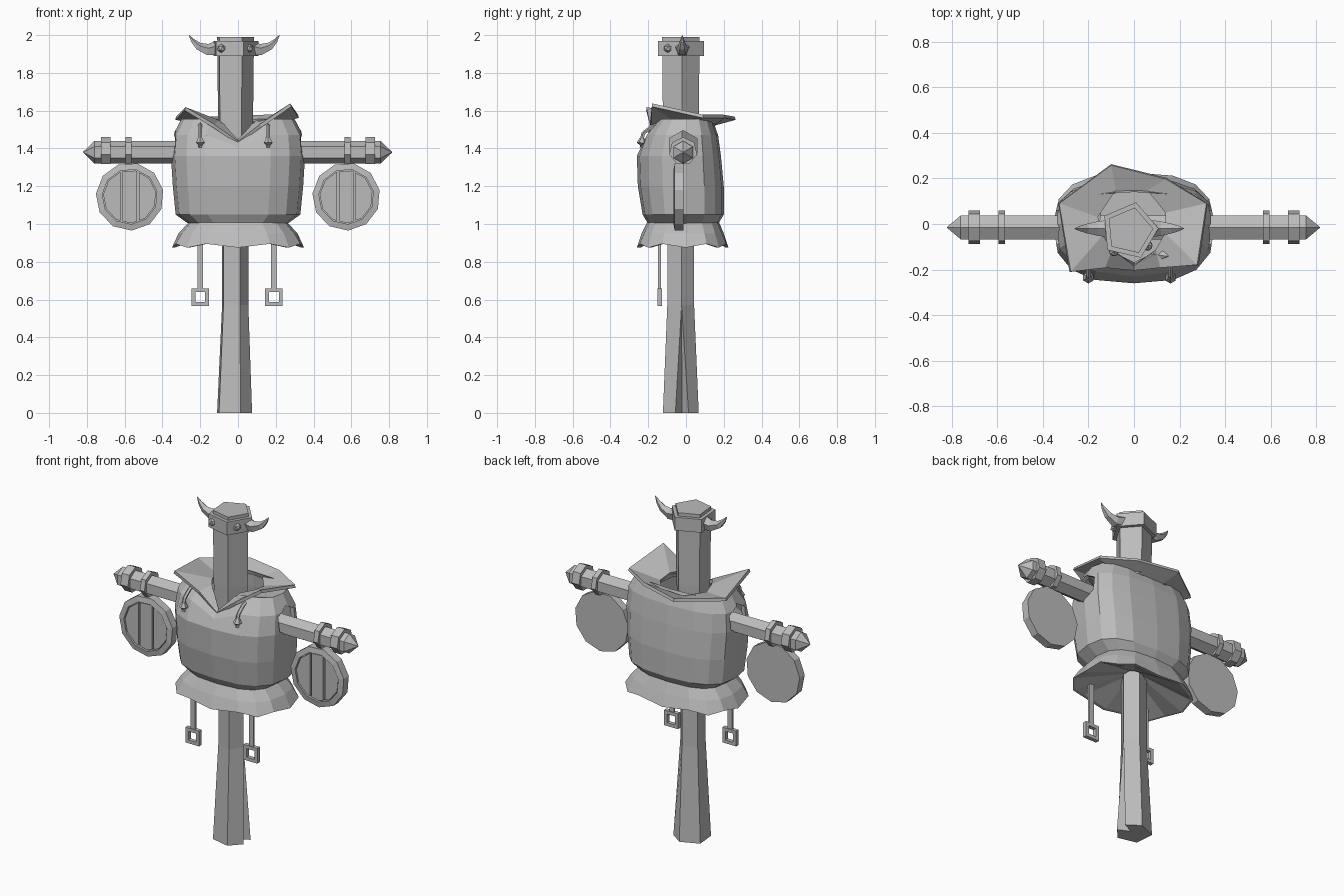
import bpy, bmesh
from math import sin, cos, pi, radians
from mathutils import Vector

cube = bpy.data.objects.get("Cube")
if cube:
    bpy.data.objects.remove(cube)

grey = bpy.data.materials.new("plain grey")
grey.use_nodes = True
grey.diffuse_color = (0.5, 0.5, 0.5, 1)
grey.node_tree.nodes["Principled BSDF"].inputs["Base Color"].default_value = (0.5, 0.5, 0.5, 1)


def finish(name, bm):
    """Clean the mesh and place it in the scene."""
    bmesh.ops.remove_doubles(bm, verts=bm.verts, dist=0.0005)
    bmesh.ops.recalc_face_normals(bm, faces=bm.faces)
    mesh = bpy.data.meshes.new(name)
    bm.to_mesh(mesh)
    bm.free()
    mesh.materials.append(grey)
    obj = bpy.data.objects.new(name, mesh)
    bpy.context.collection.objects.link(obj)
    return obj


def loft(name, rings, closed=True, bottom=True, top=True):
    """Skin a list of equally long point rings."""
    bm = bmesh.new()
    loops = [[bm.verts.new(p) for p in ring] for ring in rings]
    count = len(loops[0])
    for low, high in zip(loops, loops[1:]):
        for i in range(count if closed else count - 1):
            j = (i + 1) % count
            bm.faces.new((low[i], low[j], high[j], high[i]))
    if bottom:
        bm.faces.new(loops[0][::-1])
    if top:
        bm.faces.new(loops[-1])
    return finish(name, bm)


def tube(name, path, radii, sides=6):
    """Round bar along a path, one radius per point."""
    path = [Vector(p) for p in path]
    rings = []
    for i, p in enumerate(path):
        along = path[min(i + 1, len(path) - 1)] - path[max(i - 1, 0)]
        turn = along.to_track_quat('Z', 'Y')
        rings.append([p + turn @ Vector((cos(a), sin(a), 0)) * radii[i]
                      for a in (pi / 2 + 2 * pi * k / sides for k in range(sides))])
    return loft(name, rings)


def box(name, low, high):
    (a, b, c), (d, e, f) = low, high
    return loft(name, [[(a, b, z), (d, b, z), (d, e, z), (a, e, z)] for z in (c, f)])


def solidify(obj, thickness, offset=-1):
    mod = obj.modifiers.new("thickness", 'SOLIDIFY')
    mod.thickness, mod.offset = thickness, offset


# Wooden post: five sides, split at the foot
def post_ring(z, r, split=0.0, x=-0.02, y=-0.03):
    pts = [(x + r * cos(radians(a)), y + r * sin(radians(a)), z) for a in (5, 77, 149, 221, 293)]
    px, py, pz = pts[0]
    return [(px, py + split, z)] + pts[1:] + [(px, py - split, z), (px - 2 * split, py, z)]


loft("post", [post_ring(0, 0.1, 0.035, -0.025), post_ring(0.57, 0.075), post_ring(1.0, 0.075),
              post_ring(1.55, 0.1), post_ring(1.99, 0.105)])

# Head band with studs and horns
loft("head_band", [post_ring(1.89, 0.128)[:5], post_ring(1.97, 0.128)[:5]])
for side, x, y in (("right", -0.088, -0.12), ("left", 0.06, -0.095)):
    bm = bmesh.new()
    bmesh.ops.create_icosphere(bm, subdivisions=1, radius=0.024)
    bmesh.ops.translate(bm, verts=bm.verts, vec=(x, y, 1.93))
    finish(side + "_stud", bm)
for side, s in (("right", -1), ("left", 1)):
    path = [(s * d - 0.02, -0.02, z) for d, z in
            ((0.09, 1.93), (0.14, 1.92), (0.19, 1.94), (0.22, 1.97), (0.24, 2.0))]
    tube(side + "_horn", path, (0.04, 0.033, 0.022, 0.012, 0.001), 5)


# Padded torso and skirt share rounded-box rings
def body_ring(z, half, front, back, dip=0.0, push=0.0, wave=0.0, count=16):
    ring = []
    for k in range(count):
        a = 2 * pi * k / count
        c, s = cos(a), sin(a)
        x = half * abs(c) ** 0.75 * (1 if c > 0 else -1)
        y = abs(s) ** 0.75 * (back if s > 0 else front)
        h = z + (wave if k % 2 else 0)
        if k == count * 3 // 4:
            h, y = h - dip, y - push
        ring.append((x, y, h))
    return ring


torso = loft("torso", [
    body_ring(1.0, 0.26, -0.2, 0.17), body_ring(1.05, 0.33, -0.23, 0.2),
    body_ring(1.2, 0.345, -0.255, 0.2), body_ring(1.36, 0.355, -0.26, 0.185),
    body_ring(1.47, 0.345, -0.22, 0.17, 0.06, 0.01), body_ring(1.555, 0.3, -0.15, 0.14, 0.12, 0.05),
    body_ring(1.53, 0.15, -0.14, 0.15, 0.11, 0.04)], top=False)
solidify(torso, 0.025)

# Arm holes cut through the torso
cutter = tube("arm_hole_cutter", [(-0.5, -0.015, 1.41), (0.5, -0.015, 1.41)], (0.085, 0.085))
cutter.hide_render = True
cutter.hide_set(True)
cut = torso.modifiers.new("arm holes", 'BOOLEAN')
cut.operation, cut.object, cut.solver = 'DIFFERENCE', cutter, 'EXACT'

loft("skirt", [body_ring(0.98, 0.05, -0.05, 0.04), body_ring(0.875, 0.335, -0.24, 0.21, wave=0.02),
               body_ring(0.875, 0.35, -0.26, 0.225, wave=0.02),
               body_ring(0.95, 0.315, -0.235, 0.2), body_ring(1.01, 0.26, -0.205, 0.175)],
     bottom=False, top=False)

# Draped collar with pointed front flaps
outer = [(0, -0.2, 1.43), (-0.13, -0.19, 1.52), (-0.28, -0.21, 1.61), (-0.33, 0.09, 1.56),
         (-0.1, 0.26, 1.56), (0.14, 0.2, 1.57), (0.32, 0.09, 1.57), (0.28, -0.18, 1.63),
         (0.12, -0.19, 1.52), (0, -0.2, 1.43)]
inner = [(0, -0.18, 1.44), (-0.1, -0.11, 1.54), (-0.14, -0.05, 1.54), (-0.16, 0.03, 1.53),
         (-0.08, 0.15, 1.53), (0.06, 0.15, 1.53), (0.14, 0.05, 1.53), (0.14, -0.04, 1.54),
         (0.1, -0.11, 1.54), (0, -0.18, 1.44)]
solidify(loft("collar", [inner, outer], False, False, False), 0.018, 0)

# Crossbeam with pointed ends
ends = (-0.82, -0.76, 0.755, 0.815)
tube("crossbeam", [(x, -0.015, 1.38) for x in ends], (0.002, 0.06, 0.06, 0.002))


def disc(radius, y, x, z, sides=11):
    return [(x + radius * cos(2 * pi * k / sides + 0.2), y,
             z + radius * sin(2 * pi * k / sides + 0.2)) for k in range(sides)]


for side, s in (("right", -1), ("left", 1)):
    # Beam bands
    for part, start, end in (("inner_band", 0.565, 0.595), ("outer_band", 0.675, 0.725)):
        tube(side + "_" + part, [(s * start, -0.015, 1.385), (s * end, -0.015, 1.385)], (0.075, 0.075), 7)

    # Round shield: raised rim, recessed face and three planks
    sx, sz = s * 0.573, 1.145
    loft(side + "_shield", [disc(0.18, -0.012, sx, sz), disc(0.18, -0.06, sx, sz),
                            disc(0.146, -0.066, sx, sz), disc(0.146, -0.035, sx, sz)])
    for plank, left, right in (("plank_a", -0.2, -0.05), ("plank_b", -0.039, 0.039), ("plank_c", 0.05, 0.2)):
        bm = bmesh.new()
        bm.faces.new([bm.verts.new(p) for p in disc(0.141, -0.052, sx, sz)])
        for edge, way in ((left, -1), (right, 1)):
            bmesh.ops.bisect_plane(bm, geom=bm.verts[:] + bm.edges[:] + bm.faces[:],
                                   plane_co=(sx + edge, 0, 0), plane_no=(way, 0, 0), clear_outer=True)
        solidify(finish(side + "_shield_" + plank, bm), 0.016, 0)

    # Hanging strap and square buckle
    bx = -0.2 if s < 0 else 0.19
    box(side + "_strap", (bx - 0.015, -0.147, 0.65), (bx + 0.015, -0.133, 0.95))
    frame = []
    for y, half in ((-0.152, 0.046), (-0.152, 0.026), (-0.128, 0.026), (-0.128, 0.046), (-0.152, 0.046)):
        frame.append([(bx + u * half, y, 0.613 + v * half) for u, v in ((-1, -1), (1, -1), (1, 1), (-1, 1))])
    loft(side + "_buckle", frame, bottom=False, top=False)

    # Cord and toggle on the chest
    cx = -0.2 if s < 0 else 0.16
    tube(side + "_cord", [(cx, -0.12, 1.53), (cx, -0.18, 1.515), (cx, -0.225, 1.48), (cx, -0.235, 1.44)],
         [0.011] * 4, 5)
    tube(side + "_toggle", [(cx, -0.232, 1.455), (cx, -0.235, 1.43), (cx, -0.235, 1.405)],
         (0.013, 0.026, 0.012), 6)
